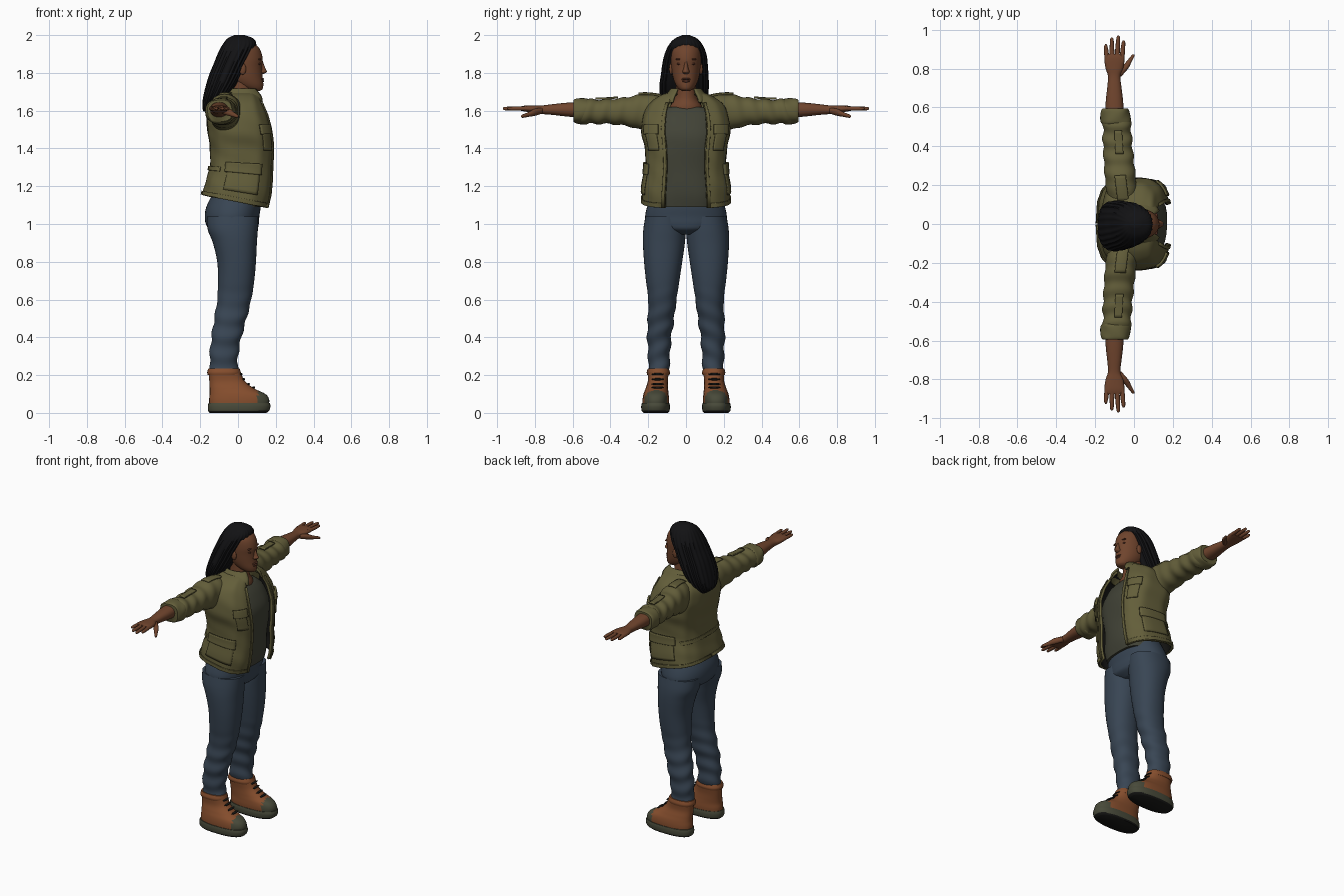
import bpy, math
from math import sin, cos, pi

cube = bpy.data.objects.get("Cube")
if cube:
    bpy.data.objects.remove(cube, do_unlink=True)


def material(name, r, g, b):
    m = bpy.data.materials.new(name)
    m.use_nodes = True
    m.diffuse_color = (r, g, b, 1)
    node = m.node_tree.nodes["Principled BSDF"]
    node.inputs["Base Color"].default_value = (r, g, b, 1)
    node.inputs["Roughness"].default_value = 0.9
    return m


SKIN = material("brown skin", .16, .058, .026)
LIP = material("dark brown lips", .10, .032, .018)
HAIR = material("black hair", .006, .006, .007)
OLIVE = material("olive cloth", .125, .112, .042)
DARK = material("near black", .009, .009, .008)
SHIRT = material("grey green shirt", .054, .056, .038)
DENIM = material("blue denim", .04, .06, .088)
LEATHER = material("tan leather", .235, .075, .026)
RUBBER = material("grey green rubber", .065, .068, .042)


def refine(rows, sub=5):
    """Smooth spline through rows of (t, a_min, a_max, b_min, b_max)."""
    out = []
    for i in range(len(rows) - 1):
        p, q, r, s = (rows[max(i - 1, 0)], rows[i], rows[i + 1],
                      rows[min(i + 2, len(rows) - 1)])
        for k in range(sub):
            u = k / sub
            out.append([b + .5 * u * (c - a + u * (2 * a - 5 * b + 4 * c - d
                        + u * (3 * (b - c) + d - a))) for a, b, c, d in zip(p, q, r, s)])
    return out + [list(rows[-1])]


def at(fine, t):
    """Row of a refined profile at height t."""
    for lo, hi in zip(fine, fine[1:]):
        if t <= hi[0]:
            u = (t - lo[0]) / (hi[0] - lo[0])
            return [a + u * (b - a) for a, b in zip(lo, hi)]
    return fine[-1]


def point(row, th, axis="z", power=2, grow=0, side=1, post=None):
    t, a0, a1, b0, b1 = row
    bend = lambda v: math.copysign(abs(v) ** (2 / power), v)
    a = (a0 + a1) / 2 + ((a1 - a0) / 2 + grow) * bend(cos(th))
    b = (b0 + b1) / 2 + ((b1 - b0) / 2 + grow) * bend(sin(th))
    x, y, z = (a, b, t) if axis == "z" else (a, t, b)
    if post:
        x, y, z = post(x, y, z)
    return x, y * side, z


def build(name, verts, faces, mats, paint=None, thick=0, offset=-1, lining=False):
    me = bpy.data.meshes.new(name)
    me.from_pydata(verts, [], faces)
    for m in mats:
        me.materials.append(m)
    if paint:
        for f in me.polygons:
            f.material_index = paint(f.center, f.normal)
    ob = bpy.data.objects.new(name, me)
    bpy.context.collection.objects.link(ob)
    bpy.ops.object.select_all(action="DESELECT")
    ob.select_set(True)
    bpy.context.view_layer.objects.active = ob
    bpy.ops.object.shade_smooth_by_angle(angle=math.radians(50))
    if thick:
        mod = ob.modifiers.new("thickness", "SOLIDIFY")
        mod.thickness, mod.offset = thick, offset
        mod.material_offset = 1 if lining else 0
    return ob


def grid(rows, cols, flip, closed):
    faces = []
    for i in range(rows - 1):
        for j in range(cols if closed else cols - 1):
            k = (j + 1) % cols
            f = (i * cols + j, i * cols + k, (i + 1) * cols + k, (i + 1) * cols + j)
            faces.append(f[::-1] if flip else f)
    return faces


def loft(name, rows, mats, axis="z", n=32, gap=0, power=2, side=1, post=None,
         ripple=None, sub=5, caps=True, **kw):
    fine = refine(rows, sub)
    count = n + 1 if gap else n
    verts = [point(r, gap + (2 * pi - 2 * gap) * j / n, axis, power,
                   ripple(r[0], 2 * pi * j / n) if ripple else 0, side, post)
             for r in fine for j in range(count)]
    flip = (axis == "y") != (side < 0)
    faces = grid(len(fine), count, flip, not gap)
    if caps and not gap:
        first, last = tuple(range(n)), tuple(range(len(verts) - n, len(verts)))
        faces += [first, last[::-1]] if flip else [first[::-1], last]
    return build(name, verts, faces, mats, **kw)


def patch(name, rows, ts, ths, mat, axis="z", thick=.009, **kw):
    """Raised cloth panel that follows a lofted surface."""
    fine, n = refine(rows), 8
    verts = [point(at(fine, ts[0] + (ts[1] - ts[0]) * i / n),
                   ths[0] + (ths[1] - ths[0]) * j / n, axis, grow=.002, **kw)
             for i in range(n + 1) for j in range(n + 1)]
    flip = (axis == "y") != (kw.get("side", 1) < 0)
    return build(name, verts, grid(n + 1, n + 1, flip, False), [mat], thick=thick, offset=1)


def blob(name, c, r, mat):
    bpy.ops.mesh.primitive_uv_sphere_add(segments=16, ring_count=10, location=c)
    ob = bpy.context.object
    ob.name, ob.scale = name, r
    ob.data.materials.append(mat)
    bpy.ops.object.shade_smooth()


# Head, neck and face
loft("neck", [(1.54, -.06, .085, -.10, .10), (1.62, -.06, .092, -.085, .085),
              (1.67, -.05, .075, -.058, .058), (1.77, -.05, .075, -.053, .053)], [SKIN])
loft("head", [(1.705, .07, .115, -.02, .02), (1.715, .03, .13, -.038, .038),
              (1.74, -.02, .134, -.056, .056), (1.78, -.06, .13, -.07, .07),
              (1.83, -.07, .128, -.077, .077), (1.88, -.075, .13, -.08, .08),
              (1.93, -.07, .113, -.075, .075), (1.97, -.03, .07, -.045, .045)], [SKIN])
loft("nose", [(1.794, .10, .135, -.012, .012), (1.805, .10, .153, -.019, .019),
              (1.82, .10, .147, -.014, .014), (1.85, .10, .135, -.009, .009),
              (1.875, .10, .127, -.008, .008)], [SKIN], n=16)
blob("upper_lip", (.127, 0, 1.768), (.011, .025, .006), LIP)
blob("lower_lip", (.127, 0, 1.756), (.011, .022, .007), LIP)
for s, word in ((1, "left"), (-1, "right")):
    blob(word + "_eye", (.112, s * .033, 1.848), (.008, .016, .006), LIP)
    blob(word + "_eyebrow", (.114, s * .036, 1.872), (.009, .021, .005), LIP)
    blob(word + "_ear", (.025, s * .079, 1.82), (.018, .01, .03), SKIN)

# Long braided hair
loft("hair", [(1.595, -.18, -.14, -.07, .06), (1.62, -.186, -.11, -.10, .09),
              (1.67, -.182, -.06, -.132, .112), (1.73, -.168, -.015, -.138, .118),
              (1.79, -.15, .02, -.13, .116), (1.85, -.125, .048, -.122, .112),
              (1.90, -.105, .075, -.11, .105), (1.95, -.08, .095, -.088, .085),
              (1.982, -.055, .08, -.058, .058), (2.0, -.02, .035, -.018, .018)],
     [HAIR], n=96, power=2.3, ripple=lambda t, a: .003 * cos(24 * a) * min(1, (2 - t) * 12))

# Shirt under the open jacket
loft("shirt", [(1.09, -.13, .135, -.17, .17), (1.16, -.13, .15, -.18, .18),
               (1.28, -.12, .158, -.17, .17), (1.40, -.13, .17, -.18, .18),
               (1.48, -.13, .165, -.19, .19), (1.56, -.13, .13, -.17, .17),
               (1.605, -.11, .098, -.13, .13), (1.62, -.09, .08, -.10, .10)],
     [SHIRT], power=2.6, ripple=lambda t, a: .002 * sin(5 * a + 22 * t))

# Jacket body with a hem that dips toward the front
jacket = [(1.115, -.19, .16, -.232, .232), (1.20, -.172, .18, -.23, .23),
          (1.30, -.15, .185, -.214, .214), (1.40, -.15, .19, -.218, .218),
          (1.48, -.16, .183, -.235, .235), (1.56, -.168, .165, -.228, .228),
          (1.63, -.155, .135, -.20, .20), (1.675, -.115, .115, -.145, .145),
          (1.695, -.08, .10, -.095, .095)]


def hem(x, y, z):
    return x, y, z - .2 * x * max(0, min(1, (1.4 - z) / .28))


body = dict(power=3, post=hem)
loft("jacket_body", jacket, [OLIVE, DARK], n=64, gap=.33, thick=.014, lining=True,
     ripple=lambda t, a: .0025 * sin(7 * a + 25 * t) * cos(3 * a - 31 * t), **body)
loft("jacket_collar", [(1.645, -.12, .145, -.13, .13), (1.675, -.10, .138, -.115, .115),
                       (1.705, -.08, .115, -.09, .09), (1.718, -.07, .10, -.08, .08)],
     [OLIVE], gap=.5, power=2.4, thick=.01)
patch("back_waist_seam", jacket, (1.27, 1.295), (2.1, 4.18), OLIVE, thick=.005, **body)

sleeve = [(.08, -.13, .03, 1.50, 1.66), (.16, -.14, .02, 1.49, 1.682),
          (.24, -.15, .01, 1.50, 1.686), (.32, -.155, 0, 1.52, 1.67),
          (.42, -.16, -.01, 1.53, 1.66), (.50, -.16, -.015, 1.53, 1.66),
          (.57, -.165, -.025, 1.535, 1.658)]
leg = [(.21, -.147, .0, .09, .20), (.30, -.15, .0, .085, .20), (.40, -.14, .018, .078, .205),
       (.50, -.125, .045, .063, .202), (.60, -.11, .07, .05, .20), (.70, -.106, .086, .035, .212),
       (.80, -.11, .095, .02, .222), (.90, -.133, .10, .006, .228),
       (.97, -.16, .105, .002, .226), (1.04, -.165, .108, .01, .215)]
fingers = (("little", -.138, -.145, .925), ("ring", -.113, -.114, .96),
           ("middle", -.088, -.081, .97), ("index", -.063, -.054, .945))

for s, word in ((1, "left"), (-1, "right")):
    # Jacket pockets, button band and hem
    for part, ts, ths in (("chest_pocket", (1.39, 1.50), (.55, 1.0)),
                          ("chest_pocket_flap", (1.475, 1.525), (.5, 1.06)),
                          ("side_pocket", (1.17, 1.30), (1.12, 1.85)),
                          ("side_pocket_flap", (1.27, 1.325), (1.06, 1.92)),
                          ("button_band", (1.118, 1.64), (.335, .42)),
                          ("hem_band", (1.117, 1.14), (.42, 3.14))):
        patch(f"{word}_{part}", jacket, ts, ths, OLIVE, side=s,
              thick=.012 if "flap" in part else .006, **body)

    # Sleeve with folds, shoulder strap and rolled cuff
    loft(word + "_sleeve", sleeve, [OLIVE], "y", n=40, sub=9, side=s, power=2.3,
         ripple=lambda t, a: .005 * sin(75 * t + 1.5 * sin(a)) * min(1, t * 2))
    patch(word + "_shoulder_strap", sleeve, (.12, .25), (1.25, 1.9), OLIVE, "y", side=s)
    patch(word + "_sleeve_tab", sleeve, (.36, .48), (1.3, 1.7), OLIVE, "y", side=s, power=2.3)
    loft(word + "_cuff", [(.515, -.166, -.02, 1.533, 1.66), (.53, -.172, -.017, 1.528, 1.664),
                          (.58, -.17, -.024, 1.532, 1.664), (.595, -.163, -.03, 1.54, 1.658)],
         [OLIVE], "y", side=s, power=2.3, ripple=lambda t, a: .002 * sin(4 * a + 60 * t))

    # Forearm, palm, fingers and thumb
    loft(word + "_forearm_and_palm",
         [(.50, -.147, -.05, 1.56, 1.65), (.62, -.146, -.055, 1.568, 1.643),
          (.70, -.138, -.064, 1.577, 1.635), (.76, -.134, -.07, 1.582, 1.628),
          (.80, -.146, -.056, 1.588, 1.628), (.85, -.153, -.048, 1.595, 1.627),
          (.875, -.15, -.053, 1.60, 1.622)], [SKIN], "y", side=s, n=24, power=2.3)
    for label, x0, x1, tip in fingers:
        w = .012
        loft(f"{word}_{label}_finger",
             [(.83, x0 - w, x0 + w, 1.60, 1.624), ((.83 + tip) / 2, (x0 + x1) / 2 - w,
              (x0 + x1) / 2 + w, 1.60, 1.622), (tip - .012, x1 - .009, x1 + .009, 1.602, 1.62),
              (tip, x1 - .003, x1 + .003, 1.608, 1.614)], [SKIN], "y", side=s, n=12)
    loft(word + "_thumb", [(.76, -.10, -.065, 1.585, 1.615), (.80, -.07, -.03, 1.573, 1.61),
                           (.835, -.04, -.012, 1.567, 1.592), (.865, -.015, .003, 1.562, 1.58),
                           (.873, -.007, .001, 1.566, 1.574)], [SKIN], "y", side=s, n=12)

    # Trouser leg, creased below the knee
    loft(word + "_trouser_leg", leg, [DENIM], n=40, sub=8, side=s, power=2.2,
         ripple=lambda t, a: .004 * sin(62 * t + 2 * sin(a)) * max(0, min(1, (.68 - t) * 5)))

    # Boot with rubber toe cap, sole, collar and laces
    loft(word + "_boot", [(.035, -.152, .162, .092, .23), (.07, -.153, .165, .09, .23),
                          (.10, -.15, .145, .092, .225), (.13, -.15, .085, .095, .214),
                          (.17, -.152, .035, .096, .202), (.225, -.157, .012, .09, .204)],
         [LEATHER, RUBBER], side=s, sub=7, power=2.4,
         paint=lambda c, n: int(c.x > .105 and c.z < .12))
    loft(word + "_boot_collar", [(.20, -.16, .012, .088, .205), (.215, -.163, .014, .085, .208),
                                 (.235, -.157, .008, .092, .202)], [LEATHER], side=s, power=2.4)
    loft(word + "_sole", [(0, -.15, .15, .095, .225), (.012, -.158, .165, .087, .235),
                          (.035, -.16, .172, .085, .237), (.052, -.156, .168, .088, .234)],
         [RUBBER, DARK], side=s, n=40, power=2.5,
         paint=lambda c, n: int(n.z < -.5 or c.z < .01))
    for i, (x, z) in enumerate(((.016, .205), (.03, .178), (.055, .153), (.083, .135))):
        blob(f"{word}_lace_{i + 1}", (x, s * .15, z), (.008, .034, .006), DARK)

# Trouser seat and waist
loft("trouser_seat", [(.945, -.10, .06, -.07, .07), (.97, -.15, .10, -.16, .16),
                      (1.0, -.17, .11, -.205, .205), (1.04, -.176, .113, -.216, .216),
                      (1.09, -.168, .12, -.206, .206), (1.15, -.14, .12, -.185, .185)],
     [DENIM], n=40, power=2.2)
